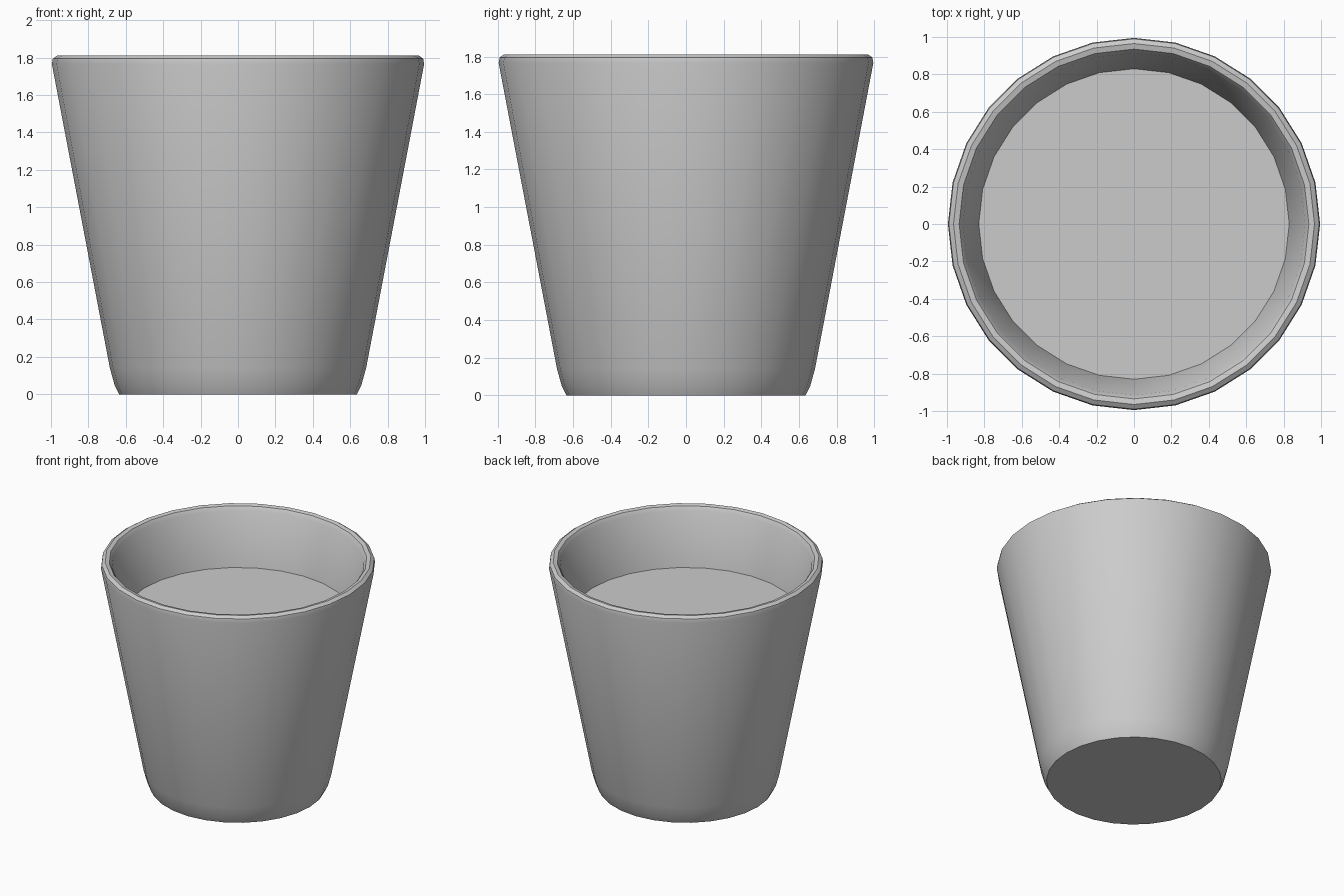
import bpy, bmesh, math

if "Cube" in bpy.data.objects:
    bpy.data.objects.remove(bpy.data.objects["Cube"])

SIDES = 28


def revolve(name, profile):
    """Spin a (radius, z) profile about z; a zero radius closes to a point."""
    bm = bmesh.new()
    rings = []
    for r, z in profile:
        if r == 0:
            rings.append([bm.verts.new((0, 0, z))] * SIDES)
        else:
            rings.append([bm.verts.new((r * math.cos(2 * math.pi * i / SIDES),
                                        r * math.sin(2 * math.pi * i / SIDES), z))
                          for i in range(SIDES)])
    for a, b in zip(rings, rings[1:]):
        for i in range(SIDES):
            j = (i + 1) % SIDES
            bm.faces.new(dict.fromkeys((a[i], a[j], b[j], b[i])))
    mesh = bpy.data.meshes.new(name)
    bm.to_mesh(mesh)
    bm.free()
    obj = bpy.data.objects.new(name, mesh)
    bpy.context.collection.objects.link(obj)
    bpy.ops.object.select_all(action='DESELECT')
    obj.select_set(True)
    bpy.context.view_layer.objects.active = obj
    bpy.ops.object.shade_smooth_by_angle(angle=math.radians(40))
    return obj


# Tapered pot: base, chamfered foot, outer wall, rounded rim, inner wall
revolve("pot", [(0, 0), (0.635, 0), (0.66, 0.05), (0.685, 0.14),
                (0.995, 1.765), (0.99, 1.795), (0.965, 1.812), (0.935, 1.805),
                (0.915, 1.775), (0.83, 1.36)])

# Level filling inside the pot
revolve("filling", [(0.83, 1.36), (0, 1.36)])
